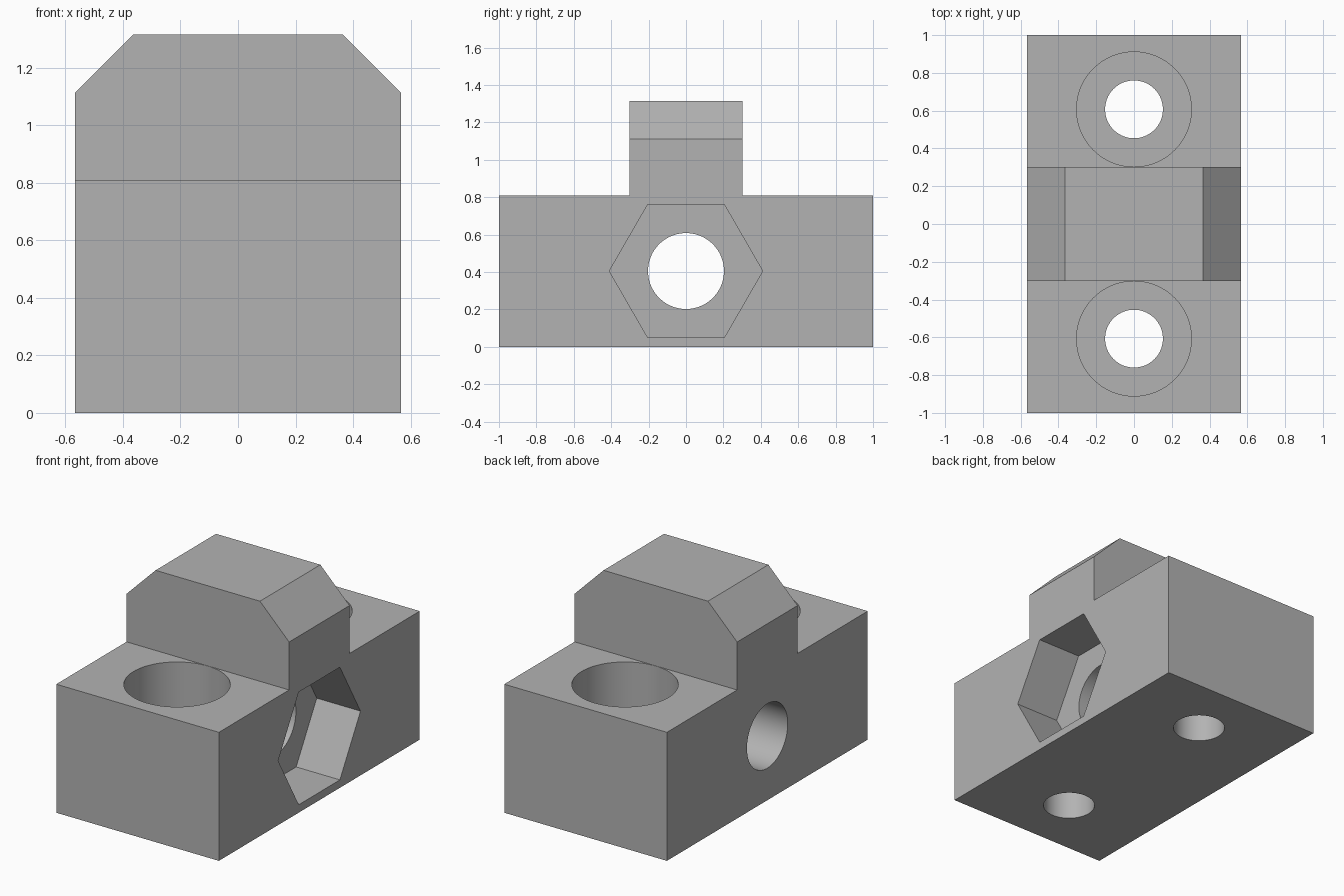
import bpy, bmesh, math
from mathutils import Matrix

if "Cube" in bpy.data.objects:
    bpy.data.objects.remove(bpy.data.objects["Cube"])

HALF_W, HALF_L = 0.567, 1.0
BASE_H, TOP_H, RIB = 0.81, 1.315, 0.301
BOLT_Y, BORE_Z = 0.607, 0.405

grey = bpy.data.materials.new("plain grey")
grey.use_nodes = True
colour = (0.45, 0.45, 0.45, 1)
grey.diffuse_color = colour
grey.node_tree.nodes["Principled BSDF"].inputs["Base Color"].default_value = colour


def add_object(name, bm):
    bmesh.ops.recalc_face_normals(bm, faces=bm.faces)
    mesh = bpy.data.meshes.new(name)
    bm.to_mesh(mesh)
    bm.free()
    mesh.materials.append(grey)
    obj = bpy.data.objects.new(name, mesh)
    bpy.context.collection.objects.link(obj)
    return obj


def cutter(name, radius, start, end, axis, centre, sides=96):
    """Prism cutter along x or z, running from start to end on that axis."""
    bm = bmesh.new()
    bmesh.ops.create_cone(bm, cap_ends=True, segments=sides, radius1=radius,
                          radius2=radius, depth=end - start)
    mid = (start + end) / 2
    if axis == "x":
        turn = Matrix.Rotation(math.pi / 2, 4, "Y")
        place = Matrix.Translation((mid, centre, BORE_Z))
    else:
        turn = Matrix.Identity(4)
        place = Matrix.Translation((0, centre, mid))
    bmesh.ops.transform(bm, matrix=place @ turn, verts=bm.verts)
    obj = add_object(name, bm)
    obj.hide_render = True
    return obj


# Clamp body: stepped side profile extruded across the width
half = [(HALF_L, 0), (HALF_L, BASE_H), (RIB, BASE_H), (RIB, TOP_H)]
profile = half + [(-y, z) for y, z in reversed(half)]
bm = bmesh.new()
side = bm.faces.new([bm.verts.new((-HALF_W, y, z)) for y, z in profile])
swept = bmesh.ops.extrude_face_region(bm, geom=[side])["geom"]
bmesh.ops.translate(bm, vec=(2 * HALF_W, 0, 0),
                    verts=[v for v in swept if isinstance(v, bmesh.types.BMVert)])
bmesh.ops.recalc_face_normals(bm, faces=bm.faces)

# Chamfer the two end edges of the raised rib
ends = [e for e in bm.edges
        if all(v.co.z > TOP_H - 0.01 for v in e.verts)
        and abs(e.verts[0].co.x - e.verts[1].co.x) < 0.01]
bmesh.ops.bevel(bm, geom=ends, offset=0.203, offset_type="OFFSET",
                segments=1, affect="EDGES")
body = add_object("clamp_block", bm)

# Bolt holes with counterbores, cross bore and hexagonal nut pocket
cutters = [
    cutter("cross_bore", 0.203, -1, 1, "x", 0),
    cutter("nut_pocket", 0.41, HALF_W - 0.305, 1, "x", 0, sides=6),
]
for name, s in (("front", -1), ("back", 1)):
    cutters.append(cutter(name + "_bolt_hole", 0.153, -1, 1, "z", s * BOLT_Y))
    cutters.append(cutter(name + "_counterbore", 0.304, BASE_H - 0.405,
                          BASE_H + 0.3, "z", s * BOLT_Y))

# The hexagon points along the block, with flats above and below
hexagon = cutters[1]
spin = (Matrix.Translation((0, 0, BORE_Z)) @ Matrix.Rotation(math.pi / 6, 4, "X")
        @ Matrix.Translation((0, 0, -BORE_Z)))
if max(v.co.y for v in hexagon.data.vertices) < 0.4:
    hexagon.data.transform(spin)

bpy.ops.object.select_all(action="DESELECT")
bpy.context.view_layer.objects.active = body
body.select_set(True)
for tool in cutters:
    cut = body.modifiers.new(tool.name, "BOOLEAN")
    cut.operation = "DIFFERENCE"
    cut.solver = "EXACT"
    cut.object = tool
    bpy.ops.object.modifier_apply(modifier=cut.name)
    bpy.data.objects.remove(tool)

# Smooth bores, crisp block edges
bpy.ops.object.shade_smooth_by_angle(angle=math.radians(30))
